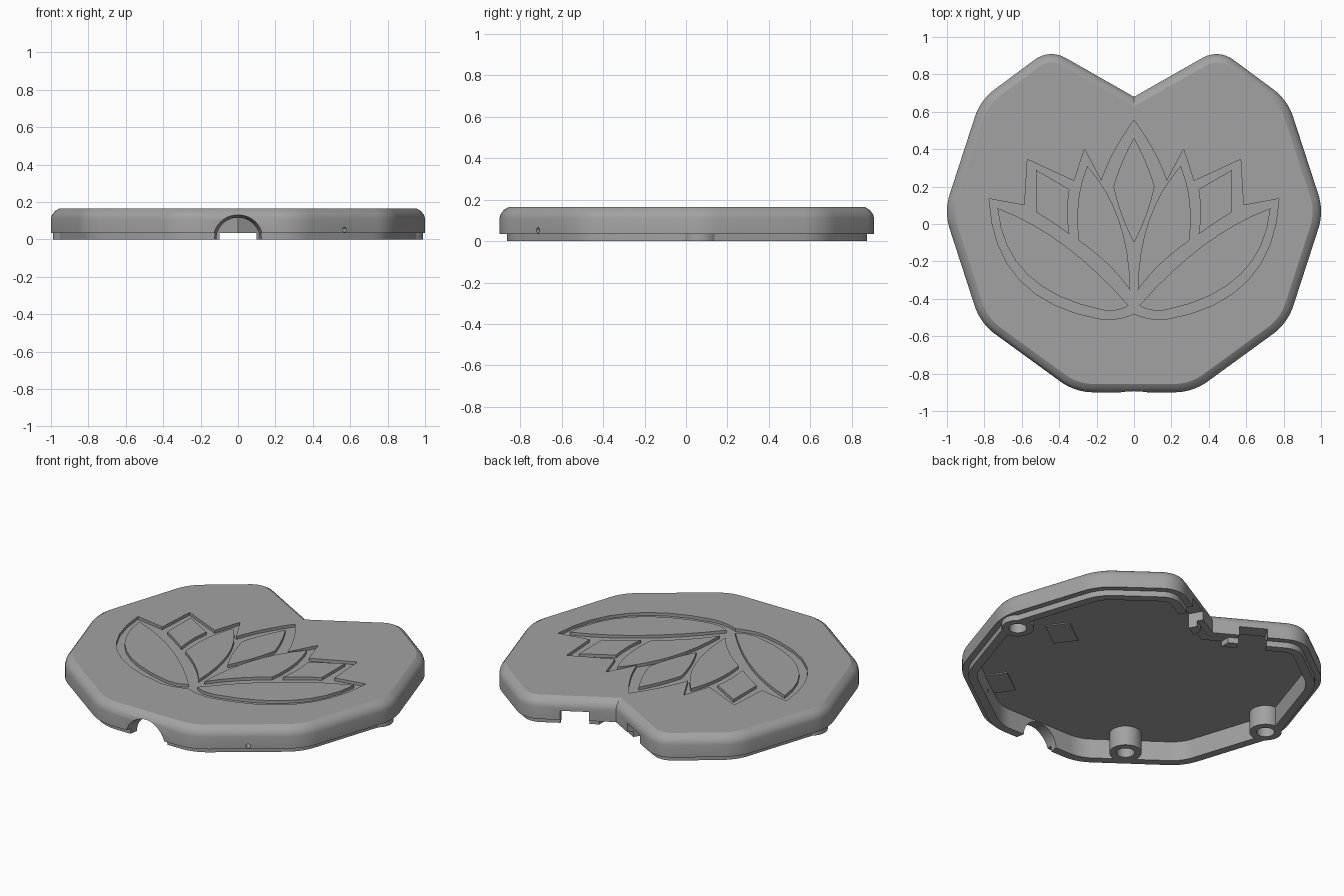
import bpy, bmesh, math
from mathutils import Vector, Matrix

cube = bpy.data.objects.get("Cube")
if cube:
    bpy.data.objects.remove(cube, do_unlink=True)

grey = bpy.data.materials.new("matte_grey")
grey.use_nodes = True
COLOUR = (0.36, 0.36, 0.36, 1)
grey.diffuse_color = COLOUR
grey.node_tree.nodes["Principled BSDF"].inputs["Base Color"].default_value = COLOUR

TOP, CEILING, LEDGE = 0.165, 0.12, 0.035


def finish(bm, name):
    bmesh.ops.recalc_face_normals(bm, faces=bm.faces)
    mesh = bpy.data.meshes.new(name)
    bm.to_mesh(mesh)
    bm.free()
    obj = bpy.data.objects.new(name, mesh)
    mesh.materials.append(grey)
    bpy.context.collection.objects.link(obj)
    return obj


def loft(name, rings):
    """Skin a stack of equal-length rings and cap both ends."""
    bm = bmesh.new()
    loops = [[bm.verts.new(p) for p in ring] for ring in rings]
    n = len(loops[0])
    for a, b in zip(loops, loops[1:]):
        for i in range(n):
            j = (i + 1) % n
            bm.faces.new((a[i], a[j], b[j], b[i]))
    bm.faces.new(loops[0])
    bm.faces.new(loops[-1])
    return finish(bm, name)


def prism(name, points, z0, z1):
    return loft(name, [[(x, y, z) for x, y in points] for z in (z0, z1)])


def cone(name, r0, r1, depth, matrix):
    bm = bmesh.new()
    bmesh.ops.create_cone(bm, cap_ends=True, segments=40, radius1=r0,
                          radius2=r1, depth=depth, matrix=matrix)
    return finish(bm, name)


def box(name, centre, size, angle=0):
    bm = bmesh.new()
    m = (Matrix.Translation(centre) @ Matrix.Rotation(angle, 4, 'Z')
         @ Matrix.Diagonal((*size, 1)))
    bmesh.ops.create_cube(bm, size=1, matrix=m)
    return finish(bm, name)


def combine(target, tool, operation):
    bpy.context.view_layer.objects.active = target
    mod = target.modifiers.new("shape", 'BOOLEAN')
    mod.operation, mod.solver, mod.object = operation, 'EXACT', tool
    bpy.ops.object.modifier_apply(modifier=mod.name)
    bpy.data.objects.remove(tool, do_unlink=True)


# Lid outline: a decagon with a V notch at the back
R, CY = 1.0155, 0.066
right = [(0.314, -0.9, 0.3)]
for a in (-36, 0, 36):
    t = math.radians(a)
    right.append((R * math.cos(t), CY + R * math.sin(t), 0.3))
right.append((0.452, 0.937, 0.15))
corners = right + [(0, 0.68, 0)] + [(-x, y, r) for x, y, r in reversed(right)]


def outline(inset, z, steps=8):
    """Rounded outline moved inward by a distance."""
    pts = [Vector(c[:2]) for c in corners]
    n, ring = len(pts), []
    for i, (x, y, r) in enumerate(corners):
        p = pts[i]
        d0 = (p - pts[i - 1]).normalized()
        d1 = (pts[(i + 1) % n] - p).normalized()
        n0, n1 = Vector((-d0.y, d0.x)), Vector((-d1.y, d1.x))
        mitre = (n0 + n1) / (1 + n0.dot(n1))
        if r == 0:
            ring.append((*(p + mitre * inset), z))
            continue
        centre = p + mitre * r
        start, sweep = math.atan2(-n0.y, -n0.x), n0.angle(n1)
        for k in range(steps + 1):
            t = start + sweep * k / steps
            ring.append((centre.x + (r - inset) * math.cos(t),
                         centre.y + (r - inset) * math.sin(t), z))
    return ring


# Hollow shell with a locating lip and a rounded top edge
profile = [(0.085, CEILING), (0.085, 0), (0.035, 0), (0.035, LEDGE), (0, LEDGE),
           (0, 0.11), (0.005, 0.13), (0.02, 0.15), (0.045, TOP)]
shell = loft("lid_shell", [outline(d, z) for d, z in profile])

# Screw bosses and their blind holes
bosses = [(0.9, CY), (-0.9, CY), (-0.45, -0.61)]
for x, y in bosses:
    boss = cone("boss", 0.09, 0.09, 0.135, Matrix.Translation((x, y, 0.0675)))
    combine(shell, boss, 'UNION')
for x, y in bosses:
    hole = cone("boss_hole", 0.05, 0.05, 0.2, Matrix.Translation((x, y, 0)))
    combine(shell, hole, 'DIFFERENCE')

# Flared cable arch at the front
arch = cone("arch_cutter", 0.138, 0.108, 0.16, Matrix.Translation((0, -0.85, 0))
            @ Matrix.Rotation(-math.pi / 2, 4, 'X'))
combine(shell, arch, 'DIFFERENCE')

# Pin hole through the front wall
pin = cone("pin_cutter", 0.013, 0.013, 0.3, Matrix.Translation((0.57, -0.715, 0.052))
           @ Matrix.Rotation(math.radians(-54), 4, 'Z')
           @ Matrix.Rotation(math.pi / 2, 4, 'Y'))
combine(shell, pin, 'DIFFERENCE')

# Slots in both sides of the notch, and the gap in the lip between them
for s in (1, -1):
    slot = box("slot_cutter", (s * 0.21, 0.78, 0.02), (0.16, 0.3, 0.14),
               s * math.radians(30))
    combine(shell, slot, 'DIFFERENCE')
combine(shell, box("lip_cutter", (0, 0.65, 0), (0.2, 0.3, 0.068)), 'DIFFERENCE')


# Lotus relief: curved runs given as start, mid and end points
def run(*points, steps=8):
    a, m, b = (Vector(p) for p in points)
    c = 2 * m - (a + b) / 2
    return [tuple(a * (1 - t) ** 2 + c * 2 * t * (1 - t) + b * t * t)
            for t in (k / steps for k in range(steps))]


def flip(points):
    return [(-x, y) for x, y in reversed(points)]


half = (run((0, 0.555), (0.105, 0.39), (0.175, 0.23)) + [(0.175, 0.23), (0.265, 0.4)]
        + [(0.32, 0.23), (0.57, 0.345), (0.585, 0.1)]
        + run((0.775, 0.135), (0.61, -0.3), (0.17, -0.51))
        + run((0.17, -0.51), (0.08, -0.505), (0, -0.48)) + [(0, -0.48)])
lotus = prism("lotus_cutter", half + flip(half[1:-1]), TOP - 0.018, TOP + 0.05)
combine(shell, lotus, 'DIFFERENCE')

centre_half = (run((0, 0.46), (0.062, 0.335), (0.11, 0.2))
               + run((0.11, 0.2), (0.065, 0.045), (0, -0.1)) + [(0, -0.1)])
prism("centre_petal", centre_half + flip(centre_half[1:-1]), TOP - 0.03, TOP)

petals = {
    "inner_petal": run((0.25, 0.31), (0.08, 0.02), (0.02, -0.355))
    + run((0.02, -0.355), (0.14, -0.215), (0.295, -0.09))
    + run((0.295, -0.09), (0.298, 0.12), (0.25, 0.31)),
    "middle_petal": [(0.525, 0.29)]
    + run((0.345, 0.185), (0.355, 0.065), (0.345, -0.055))
    + run((0.345, -0.055), (0.44, 0.01), (0.525, 0.065)) + [(0.525, 0.065)],
    "outer_petal": run((0.73, 0.085), (0.37, -0.115), (0.03, -0.435))
    + run((0.03, -0.435), (0.09, -0.46), (0.17, -0.46))
    + run((0.17, -0.46), (0.57, -0.27), (0.73, 0.085)),
}
for name, pts in petals.items():
    prism("left_" + name, pts, TOP - 0.03, TOP)
    prism("right_" + name, flip(pts), TOP - 0.03, TOP)

# Thin mounting pads on the ceiling
for name, x, y in (("front_pad", 0.46, -0.62), ("side_pad", 0.55, 0.03)):
    box(name, (x, y, CEILING - 0.002), (0.2, 0.14, 0.009), math.radians(36))

# Smooth the rounded shell, keeping its edges crisp
bpy.ops.object.select_all(action='DESELECT')
shell.select_set(True)
bpy.context.view_layer.objects.active = shell
bpy.ops.object.shade_smooth_by_angle(angle=math.radians(28))
